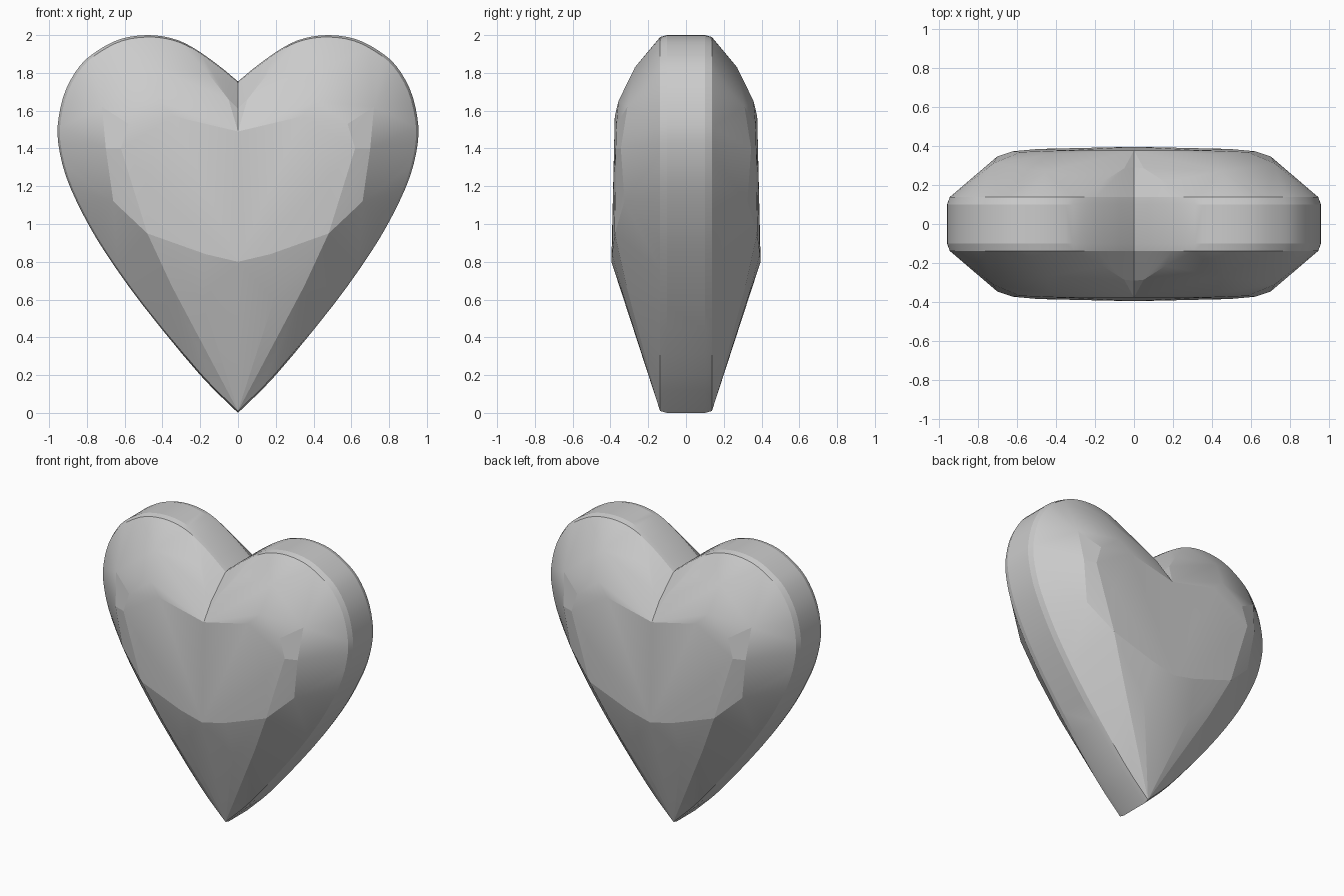
import bpy, bmesh
from mathutils import Vector

if "Cube" in bpy.data.objects:
    bpy.data.objects.remove(bpy.data.objects["Cube"])

# Right half of the heart outline (x, z), from tip to notch
outline = [(0, 0), (.2, .2), (.5, .565), (.7, .845), (.82, 1.05), (.91, 1.25),
           (.952, 1.43), (.95, 1.56), (.912, 1.71), (.835, 1.84), (.74, 1.92),
           (.62, 1.98), (.48, 2.0), (.35, 1.983), (.24, 1.935), (.11, 1.845), (0, 1.755)]

# Facet corners on the front (x, z, depth)
facets = [(0, 1.61, .29), (.05, 1.66, .285), (.16, 1.8, .215),      # notch
          (0, 1.49, .376), (.34, 1.57, .377), (.58, 1.53, .368),    # table top edge
          (.62, 1.4, .372), (.49, 1.25, .384), (.48, .95, .377),    # table side
          (.17, .84, .391), (0, .8, .395),                          # table bottom
          (.42, 1.65, .358), (.45, 1.83, .27),                      # upper lobe
          (.70, 1.4, .345), (.72, 1.62, .31),                       # outer lobe
          (.66, 1.12, .325), (.19, .6, .325), (.35, .67, .315)]     # lower side


def smooth_curve(pts, steps=3):
    """Catmull-Rom interpolation through the outline points."""
    res = []
    p = [Vector(q) for q in pts]
    p = [2 * p[0] - p[1]] + p + [2 * p[-1] - p[-2]]
    for i in range(1, len(p) - 2):
        a, b, c, d = p[i - 1:i + 3]
        for s in range(steps):
            t = s / steps
            res.append(.5 * (2 * b + (c - a) * t + (2 * a - 5 * b + 4 * c - d) * t * t
                             + (3 * b - a - 3 * c + d) * t ** 3))
    res.append(p[-2])
    return res


# Half gem: convex hull of the girdle band and the facet corners
bm = bmesh.new()
for side in (-1, 1):
    for x, z in smooth_curve(outline):
        bm.verts.new((x, side * .10, z))
        bm.verts.new((x * .987, side * .137, 1 + (z - 1) * .99))
    for x, z, d in facets:
        bm.verts.new((x, side * d, z))
hull = bmesh.ops.convex_hull(bm, input=bm.verts[:])
loose = [v for v in bm.verts if not v.link_faces]
bmesh.ops.delete(bm, geom=loose, context='VERTS')

# Open the centre plane, then mirror to the other half
cap = [f for f in bm.faces if all(abs(v.co.x) < 1e-4 for v in f.verts)]
bmesh.ops.delete(bm, geom=cap, context='FACES')
bmesh.ops.mirror(bm, geom=bm.verts[:] + bm.edges[:] + bm.faces[:],
                 axis='X', merge_dist=1e-4)
bmesh.ops.recalc_face_normals(bm, faces=bm.faces[:])

mesh = bpy.data.meshes.new("heart_gem")
bm.to_mesh(mesh)
bm.free()
heart = bpy.data.objects.new("heart_gem", mesh)
bpy.context.collection.objects.link(heart)

# Crisp facets, smooth girdle
bpy.context.view_layer.objects.active = heart
heart.select_set(True)
bpy.ops.object.shade_smooth_by_angle(angle=.2)
